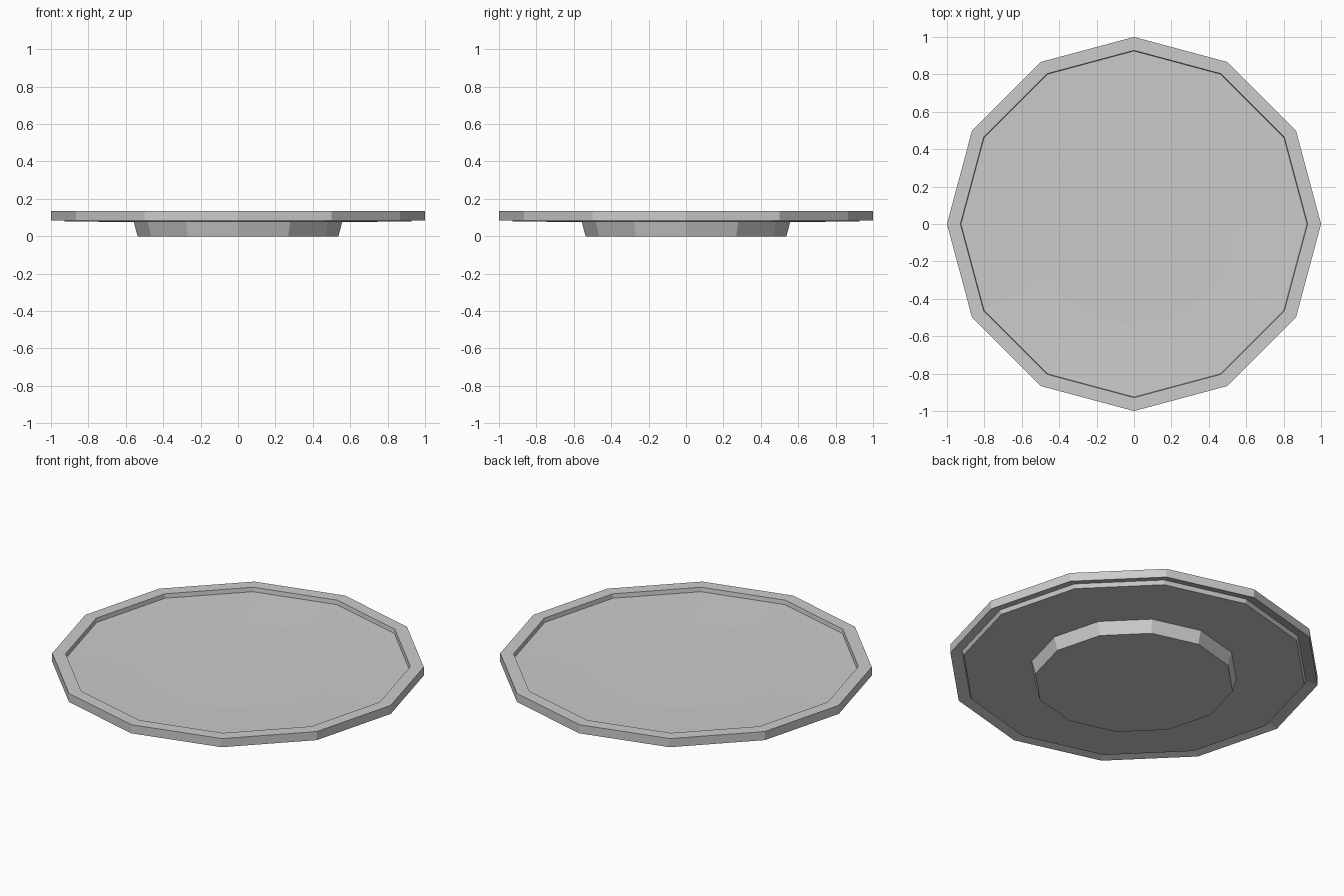
import bpy, bmesh
from math import cos, sin, tau

if "Cube" in bpy.data.objects:
    bpy.data.objects.remove(bpy.data.objects["Cube"])

SIDES = 12

def lathe(name, profile):
    """Spin an (r, z) profile into a closed, flat-faced solid with capped ends."""
    bm = bmesh.new()
    rings = [[bm.verts.new((r * cos(tau * i / SIDES), r * sin(tau * i / SIDES), z))
              for i in range(SIDES)] for r, z in profile]
    for a, b in zip(rings, rings[1:]):
        for i in range(SIDES):
            j = (i + 1) % SIDES
            bm.faces.new((a[i], a[j], b[j], b[i]))
    bm.faces.new(rings[0])
    bm.faces.new(rings[-1])
    bmesh.ops.recalc_face_normals(bm, faces=bm.faces)
    mesh = bpy.data.meshes.new(name)
    bm.to_mesh(mesh)
    bm.free()
    obj = bpy.data.objects.new(name, mesh)
    bpy.context.collection.objects.link(obj)
    return obj

# Plate in one profile, from the foot base outward, over the rim, to the floor
lathe("plate", [
    (0.537, 0.0), (0.557, 0.076),       # flared foot
    (0.927, 0.079), (0.936, 0.103),     # underside and its outer step
    (1.0, 0.085), (1.0, 0.136),         # rim underside and outer wall
    (0.928, 0.136), (0.925, 0.111),     # rim top and inner wall
    (0.55, 0.103),                      # shallow floor
])
